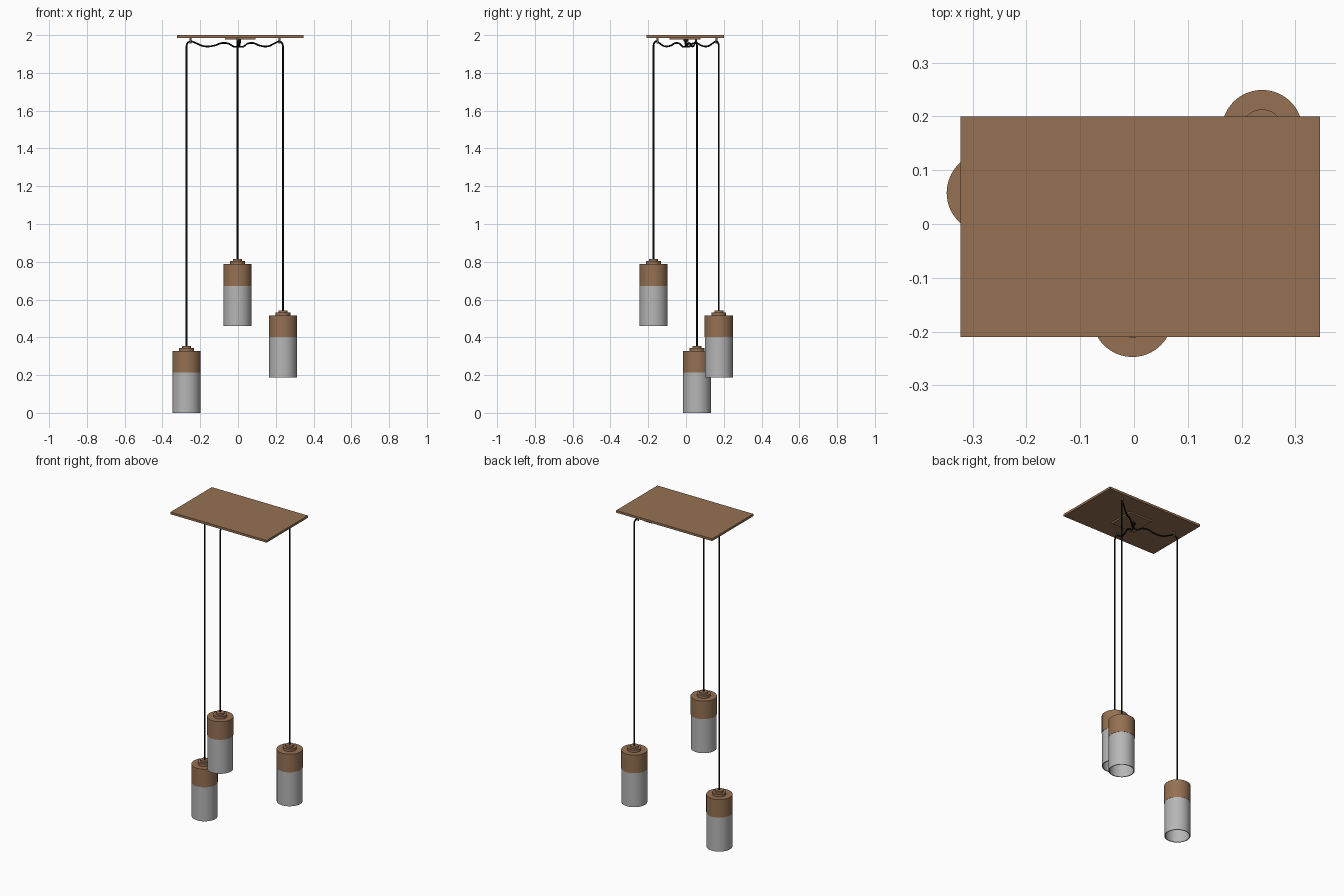
import bpy, bmesh, math
from mathutils import Vector

if "Cube" in bpy.data.objects:
    bpy.data.objects.remove(bpy.data.objects["Cube"])


def material(name, rgb):
    m = bpy.data.materials.new(name)
    m.diffuse_color = (*rgb, 1)
    m.use_nodes = True
    m.node_tree.nodes["Principled BSDF"].inputs["Base Color"].default_value = m.diffuse_color
    return m


WOOD = material("brown wood", (0.30, 0.165, 0.085))
GLASS = material("grey glass", (0.47, 0.47, 0.47))
BLACK = material("black cord", (0.006, 0.006, 0.006))


def finish(ob, mat, smooth=True):
    ob.data.materials.clear()
    ob.data.materials.append(mat)
    bpy.ops.object.select_all(action='DESELECT')
    ob.select_set(True)
    bpy.context.view_layer.objects.active = ob
    if smooth:
        bpy.ops.object.shade_smooth_by_angle(angle=math.radians(35))
    return ob


def box(name, lo, hi, mat):
    lo, hi = Vector(lo), Vector(hi)
    bpy.ops.mesh.primitive_cube_add(size=1, location=(lo + hi) / 2)
    ob = bpy.context.object
    ob.name = name
    ob.scale = hi - lo
    bpy.ops.object.transform_apply(location=False, rotation=False, scale=True)
    return finish(ob, mat, False)


def lathe(name, profile, loc, mat, closed=False, n=64):
    """Spin an (r, z) profile around z."""
    bm = bmesh.new()
    vs = [bm.verts.new((r, 0, z)) for r, z in profile]
    pairs = list(zip(vs, vs[1:])) + ([(vs[-1], vs[0])] if closed else [])
    es = [bm.edges.new(p) for p in pairs]
    bmesh.ops.spin(bm, geom=vs + es, cent=(0, 0, 0), axis=(0, 0, 1),
                   angle=math.tau, steps=n, use_duplicate=False)
    bmesh.ops.remove_doubles(bm, verts=bm.verts, dist=1e-5)
    bmesh.ops.recalc_face_normals(bm, faces=bm.faces)
    me = bpy.data.meshes.new(name)
    bm.to_mesh(me)
    bm.free()
    ob = bpy.data.objects.new(name, me)
    bpy.context.collection.objects.link(ob)
    ob.location = loc
    return finish(ob, mat)


def tube(name, pts, r, mat):
    cu = bpy.data.curves.new(name, 'CURVE')
    cu.dimensions = '3D'
    cu.bevel_depth = r
    cu.bevel_resolution = 2
    cu.resolution_u = 8
    cu.use_fill_caps = True
    sp = cu.splines.new('BEZIER')
    sp.bezier_points.add(len(pts) - 1)
    for b, p in zip(sp.bezier_points, pts):
        b.co = p
        b.handle_left_type = b.handle_right_type = 'AUTO'
    ob = bpy.data.objects.new(name, cu)
    bpy.context.collection.objects.link(ob)
    bpy.ops.object.select_all(action='DESELECT')
    ob.select_set(True)
    bpy.context.view_layer.objects.active = ob
    bpy.ops.object.convert(target='MESH')
    return finish(bpy.context.object, mat)


# Ceiling board and the small canopy plate under it
box("ceiling_board", (-0.322, -0.21, 1.986), (0.346, 0.20, 2.0), WOOD)
box("canopy_plate", (-0.068, -0.087, 1.977), (0.092, 0.077, 1.986), WOOD)

# Pendants: x, y, bottom height
R = 0.075
PENDANTS = {"left": (-0.273, 0.058, 0.0),
            "front": (-0.003, -0.172, 0.459),
            "back": (0.238, 0.174, 0.187)}
centre = Vector((0.005, 0.0, 0))

for side, (x, y, z) in PENDANTS.items():
    # Open glass tube
    lathe(side + "_glass_shade",
          [(R - 0.001, 0), (R - 0.001, 0.216), (R - 0.006, 0.216), (R - 0.006, 0)],
          (x, y, z), GLASS, closed=True)
    # Wooden holder with stepped top
    lathe(side + "_wood_holder",
          [(0, 0.214), (R, 0.214), (R, 0.328), (0.039, 0.328), (0.039, 0.344),
           (0.024, 0.344), (0.024, 0.355), (0, 0.355)], (x, y, z), WOOD)
    # Hook post beside the cord, toward the centre
    p = Vector((x, y, 0))
    d = (centre - p).normalized()
    hook = p + d * 0.022
    lathe(side + "_hook_post",
          [(0, 0), (0.005, 0), (0.005, 0.032), (0, 0.032)],
          (hook.x, hook.y, 1.955), WOOD, n=16)
    # Straight hanging cord
    tube(side + "_drop_cord", [(x, y, z + 0.35), (x, y, 1.945)], 0.0045, BLACK)
    # Swagged cord over the hook to the centre
    swag = [(0, 1.945), (0.025, 1.959), (0.08, 1.967), (0.16, 1.96),
            (0.34, 1.941), (0.52, 1.944), (0.68, 1.958), (0.80, 1.955),
            (0.92, 1.938), (1.0, 1.945), (1.02, 1.98)]
    tube(side + "_swag_cord",
         [(*(p.lerp(centre, t)).xy, h) for t, h in swag], 0.0045, BLACK)

# Cord outlet at the centre of the canopy
lathe("cord_outlet", [(0, 0), (0.012, 0), (0.012, 0.014), (0, 0.014)],
      (centre.x, centre.y, 1.965), BLACK, n=24)
